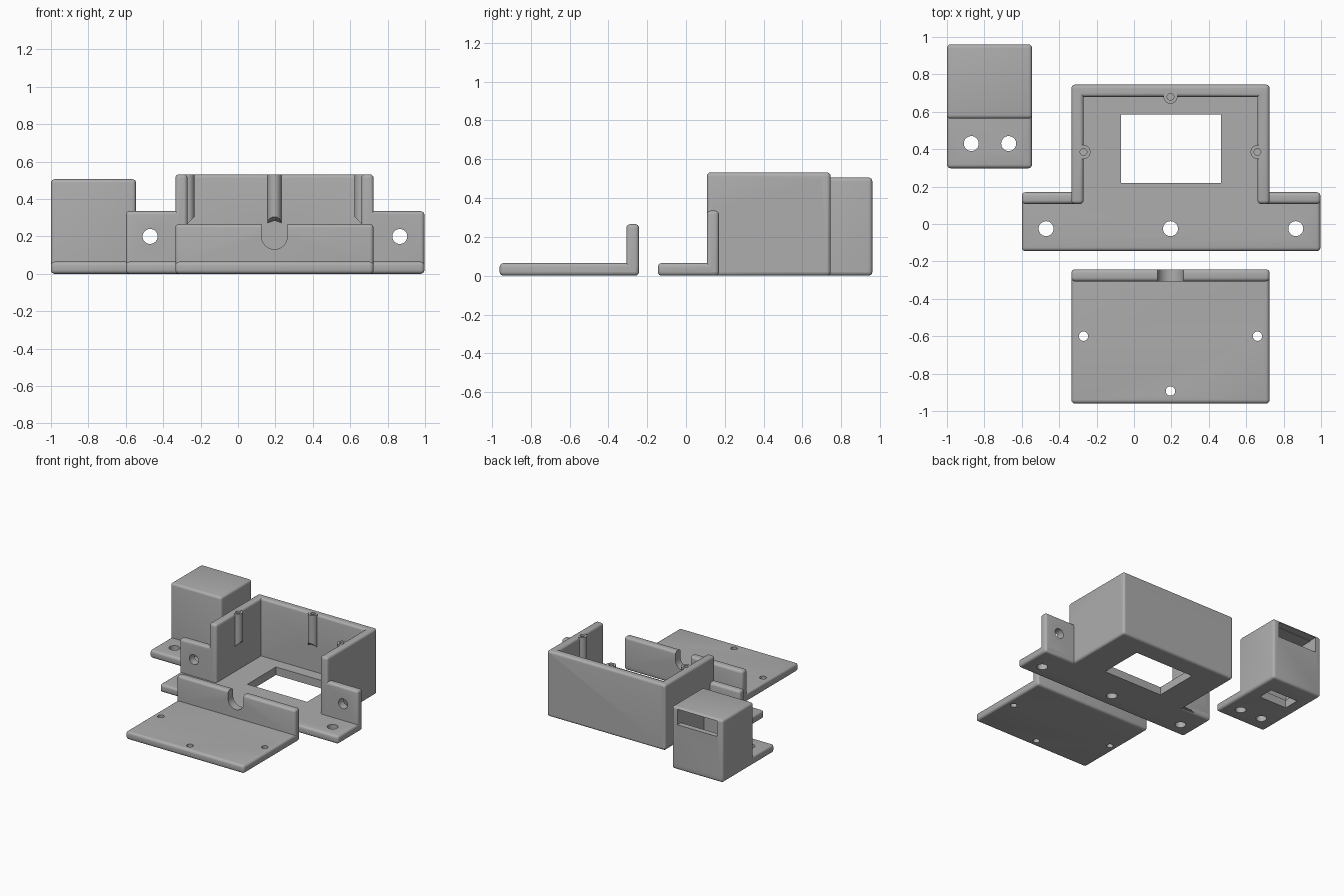
import bpy, bmesh, math
from mathutils import Matrix

default = bpy.data.objects.get("Cube")
if default:
    bpy.data.objects.remove(default, do_unlink=True)

plastic = bpy.data.materials.new("grey plastic")
plastic.use_nodes = True
GREY = (0.42, 0.42, 0.42, 1)
plastic.diffuse_color = GREY
plastic.node_tree.nodes["Principled BSDF"].inputs["Base Color"].default_value = GREY

THICK = 0.065
MID = 0.195


def make_object(name, bm):
    mesh = bpy.data.meshes.new(name)
    bmesh.ops.recalc_face_normals(bm, faces=bm.faces)
    bm.to_mesh(mesh)
    bm.free()
    obj = bpy.data.objects.new(name, mesh)
    bpy.context.collection.objects.link(obj)
    obj.data.materials.append(plastic)
    return obj


def block(x, y, z, radius=0.02):
    """Box from three (low, high) spans with rounded edges."""
    bm = bmesh.new()
    bmesh.ops.create_cube(bm, size=1)
    for v in bm.verts:
        v.co = [lo if c < 0 else hi for c, (lo, hi) in zip(v.co, (x, y, z))]
    if radius:
        bmesh.ops.bevel(bm, geom=bm.edges[:], offset=radius, segments=4,
                        profile=0.5, affect='EDGES')
    return make_object("block", bm)


def cut(x, y, z):
    return block(x, y, z, 0)


def rod(x, y, z, radius, length, along_y=False):
    bm = bmesh.new()
    bmesh.ops.create_cone(bm, cap_ends=True, segments=32, radius1=radius,
                          radius2=radius, depth=length)
    turn = Matrix.Rotation(math.pi / 2, 4, 'X') if along_y else Matrix()
    bm.transform(Matrix.Translation((x, y, z)) @ turn)
    return make_object("rod", bm)


def post(x, y, inward):
    """Screw post whose underside slopes back into the wall."""
    obj = rod(x, y, 0.4, 0.037, 0.264)
    for v in obj.data.vertices:
        if v.co.z < 0.4:
            out = (v.co.x - x) * inward[0] + (v.co.y - y) * inward[1]
            v.co.z = 0.268 + max(0, out)
    return obj


def assemble(name, adds, cuts):
    """Fuse the added solids, cut the openings, and keep one clean part."""
    base = adds[0]
    base.name = name
    helpers = adds[1:] + cuts
    for obj in helpers:
        mod = base.modifiers.new("join", 'BOOLEAN')
        mod.operation = 'UNION' if obj in adds else 'DIFFERENCE'
        mod.solver = 'EXACT'
        mod.object = obj
    bpy.context.view_layer.update()
    graph = bpy.context.evaluated_depsgraph_get()
    mesh = bpy.data.meshes.new_from_object(base.evaluated_get(graph))
    base.modifiers.clear()
    base.data = mesh
    mesh.name = name
    for obj in helpers:
        bpy.data.objects.remove(obj, do_unlink=True)
    bpy.ops.object.select_all(action='DESELECT')
    base.select_set(True)
    bpy.context.view_layer.objects.active = base
    bpy.ops.object.shade_smooth_by_angle(angle=math.radians(30))


# Open-fronted housing with mounting flanges
L, R, FRONT, BACK, TOP = -0.335, 0.725, 0.107, 0.745, 0.532
wall_y, wall_z = (FRONT, BACK), (0, TOP)
post_spots = [(L + THICK, 0.385, (1, 0)), (R - THICK, 0.385, (-1, 0)),
              (MID, BACK - THICK, (0, -1))]
flange_holes = (-0.47, 0.865)
housing = [
    block((-0.6, 0.997), (-0.145, 0.17), (0, THICK)),
    block((L, R), (FRONT, BACK), (0, THICK)),
    block((L, L + THICK), wall_y, wall_z),
    block((R - THICK, R), wall_y, wall_z),
    block((L, R), (BACK - THICK, BACK), wall_z),
    block((-0.6, L + 0.045), (FRONT, 0.17), (0, 0.335)),
    block((R - 0.045, 0.997), (FRONT, 0.17), (0, 0.335)),
] + [post(*spot) for spot in post_spots]
openings = [cut((-0.07, 0.465), (0.22, 0.585), (-0.1, 0.2))]
openings += [rod(x, -0.025, 0, 0.04, 0.3) for x in (*flange_holes, MID)]
openings += [rod(x, 0.14, 0.2, 0.04, 0.2, True) for x in flange_holes]
openings += [rod(x, y, 0.47, 0.018, 0.24) for x, y, _ in post_spots]
assemble("housing", housing, openings)

# Cover plate with an upright lip and a cable notch
assemble("cover", [
    block((L, R), (-0.96, -0.242), (0, THICK)),
    block((L, R), (-0.307, -0.242), (0, 0.266)),
], [
    rod(MID, -0.27, 0.2, 0.069, 0.2, True),
    cut((MID - 0.069, MID + 0.069), (-0.37, -0.17), (0.2, 0.4)),
] + [rod(x, y, 0, 0.025, 0.3)
     for x, y in ((L + THICK, -0.6), (R - THICK, -0.6), (MID, -0.893))])

# Small hollow box with a mounting tab, rear slot and floor window
assemble("sensor_box", [
    block((-1, -0.545), (0.298, 0.96), (0, THICK)),
    block((-1, -0.545), (0.563, 0.96), (0, 0.506)),
], [
    cut((-0.95, -0.595), (0.62, 0.915), (THICK, 0.485)),
    cut((-0.95, -0.595), (0.9, 1.1), (0.365, 0.49)),
    cut((-0.905, -0.655), (0.67, 0.8), (-0.1, 0.1)),
] + [rod(x, 0.43, 0, 0.04, 0.3) for x in (-0.87, -0.67)])
